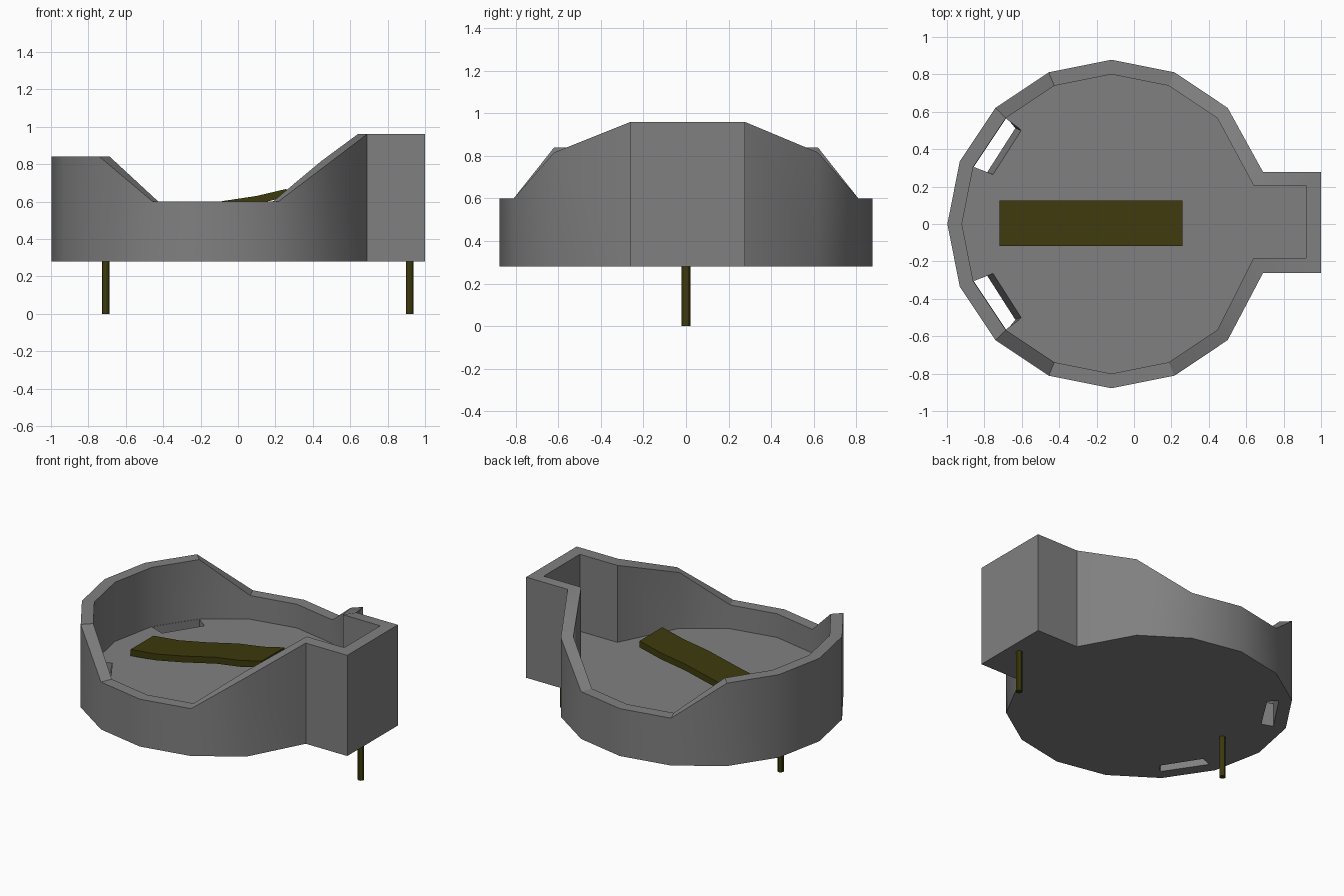
import bpy, bmesh, math

cube = bpy.data.objects.get("Cube")
if cube:
    bpy.data.objects.remove(cube, do_unlink=True)

BASE, FLOOR = 0.28, 0.44


def material(name, rgb):
    m = bpy.data.materials.new(name)
    m.use_nodes = True
    m.diffuse_color = (*rgb, 1)
    m.node_tree.nodes["Principled BSDF"].inputs["Base Color"].default_value = (*rgb, 1)
    return m


def make(name, bm, mat):
    bmesh.ops.recalc_face_normals(bm, faces=bm.faces)
    mesh = bpy.data.meshes.new(name)
    bm.to_mesh(mesh)
    bm.free()
    mesh.materials.append(mat)
    ob = bpy.data.objects.new(name, mesh)
    bpy.context.collection.objects.link(ob)
    return ob


def loft(name, rings, mat):
    """Skin a list of equal-length rings and cap both ends."""
    bm = bmesh.new()
    rows = [[bm.verts.new(p) for p in r] for r in rings]
    n = len(rows[0])
    for a, b in zip(rows, rows[1:]):
        for i in range(n):
            j = (i + 1) % n
            bm.faces.new((a[i], a[j], b[j], b[i]))
    bm.faces.new(rows[0][::-1])
    bm.faces.new(rows[-1])
    return make(name, bm, mat)


def smooth(ob):
    bpy.ops.object.select_all(action="DESELECT")
    ob.select_set(True)
    bpy.context.view_layer.objects.active = ob
    bpy.ops.object.shade_smooth_by_angle(angle=math.radians(30))


grey = material("stone grey", (0.216, 0.216, 0.216))
olive = material("dark olive", (0.047, 0.042, 0.004))

# Bowl outline: half of the rim, from the narrow end round to the spout
CX = -0.12


def half_outline(radius, spout_x, end_x, spout_y, shift):
    pts = []
    for k in range(7):
        a = math.pi - k * math.pi / 8
        pts.append((CX + radius * math.cos(a), radius * math.sin(a)))
    pts += [(spout_x, spout_y), (end_x, spout_y)]
    other = [(x, -y) for x, y in pts[:0:-1]]
    return [(x, y + shift if x > 0.6 else y) for x, y in pts + other]


outer = half_outline(0.878, 0.69, 1.0, 0.27, 0.008)
inner = half_outline(0.80, 0.64, 0.92, 0.193, 0.012)


# Rim height follows the outer outline
def rim(x):
    if x < -0.7:
        return 0.84
    if x < 0.3:
        return 0.6
    return min(0.96, 0.6 + 0.36 * (x - 0.215) / 0.475)


heights = [rim(x) for x, y in outer]
bowl = loft("bowl", [
    [(x, y, BASE) for x, y in outer],
    [(x, y, h) for (x, y), h in zip(outer, heights)],
    [(x, y, h) for (x, y), h in zip(inner, heights)],
    [(x, y, FLOOR) for x, y in inner],
], grey)

# Two slanted drain slots through the floor
for side, word in ((1, "left"), (-1, "right")):
    rings = []
    for z, slide in ((BASE - 0.05, 0.04), (FLOOR + 0.05, -0.01)):
        quad = [(-0.857, 0.305), (-0.684, 0.564),
                (-0.604 - slide, 0.5 + slide * 0.4),
                (-0.754 - slide, 0.265 + slide * 0.4)]
        rings.append([(x, y * side, z) for x, y in quad])
    cutter = loft(word + "_slot_cutter", rings, grey)
    cutter.hide_render = True
    cutter.hide_set(True)
    cut = bowl.modifiers.new("slot", "BOOLEAN")
    cut.operation = "DIFFERENCE"
    cut.solver = "EXACT"
    cut.object = cutter
    bpy.context.view_layer.objects.active = bowl
    bpy.ops.object.modifier_apply(modifier=cut.name)
    bpy.data.objects.remove(cutter, do_unlink=True)
smooth(bowl)

# Wavy ramp plank rising from the floor
profile = [(-0.72, 0.485), (-0.53, 0.505), (-0.33, 0.545),
           (-0.08, 0.603), (0.1, 0.63), (0.26, 0.668)]
loop = profile + [(x, z - 0.043) for x, z in reversed(profile)]
ramp = loft("ramp_plank", [[(x, y, z) for x, z in loop] for y in (-0.118, 0.125)], olive)
smooth(ramp)

# Two thin legs
for name, x in (("rear_leg", -0.707), ("spout_leg", 0.918)):
    bm = bmesh.new()
    bmesh.ops.create_cone(bm, cap_ends=True, segments=12, radius1=0.02, radius2=0.02, depth=0.3)
    bmesh.ops.translate(bm, verts=bm.verts, vec=(x, 0, 0.15))
    smooth(make(name, bm, olive))
